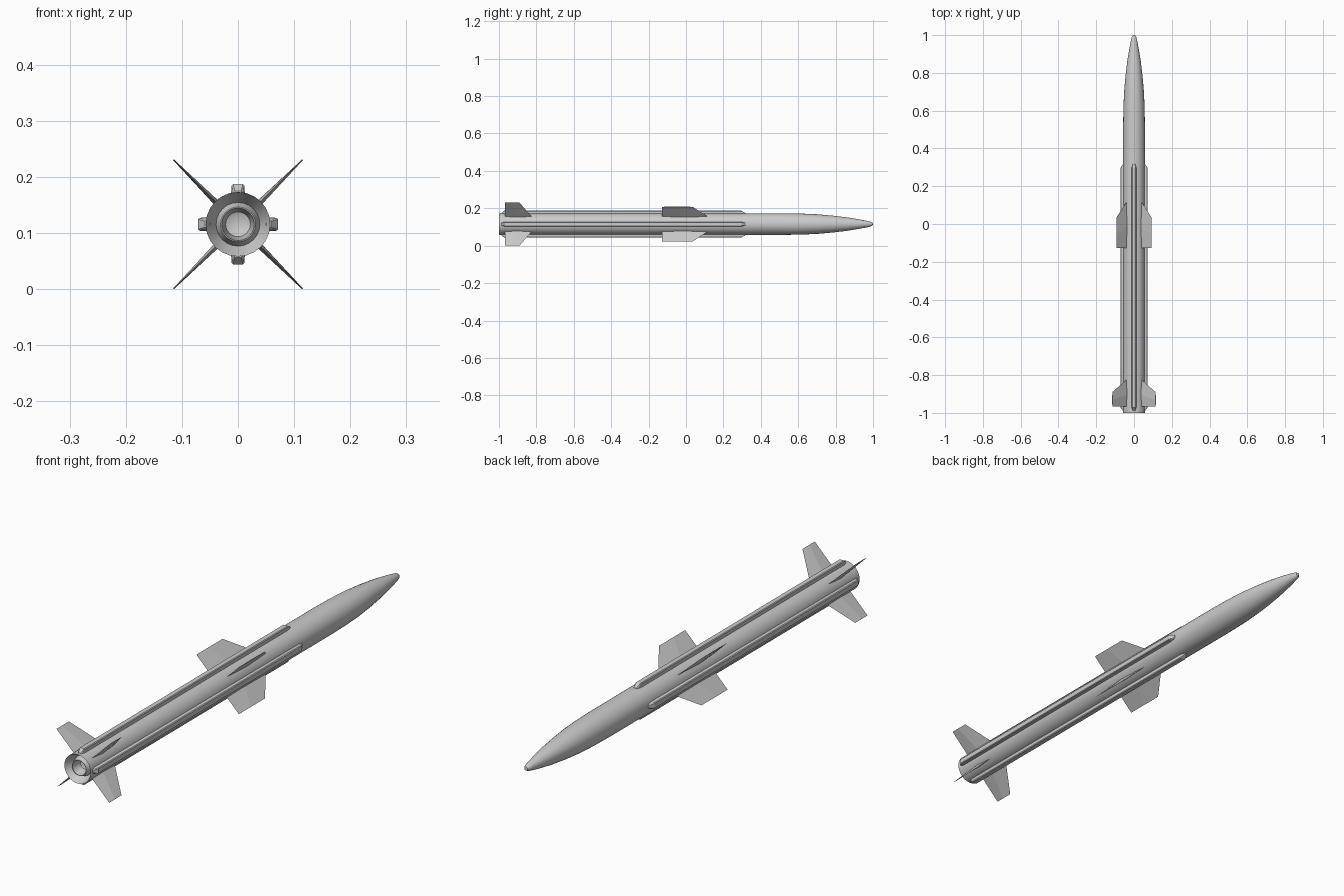
import bpy, bmesh, math
from mathutils import Matrix

if "Cube" in bpy.data.objects:
    bpy.data.objects.remove(bpy.data.objects["Cube"])

AXIS_Z = 0.1155  # height of the body centreline


def loft(name, rings, roll=0.0, cap=True, angle=30):
    """Skin a list of closed rings, rolled around the body axis."""
    bm = bmesh.new()
    loops = [[bm.verts.new(p) for p in ring] for ring in rings]
    n = len(loops[0])
    for a, b in zip(loops, loops[1:]):
        for i in range(n):
            j = (i + 1) % n
            bm.faces.new((a[i], a[j], b[j], b[i]))
    if cap:
        bm.faces.new(loops[0])
        bm.faces.new(loops[-1])
    bmesh.ops.remove_doubles(bm, verts=bm.verts, dist=1e-5)
    bmesh.ops.recalc_face_normals(bm, faces=bm.faces)
    bm.transform(Matrix.Translation((0, 0, AXIS_Z)) @ Matrix.Rotation(roll, 4, 'Y'))
    mesh = bpy.data.meshes.new(name)
    bm.to_mesh(mesh)
    bm.free()
    obj = bpy.data.objects.new(name, mesh)
    bpy.context.collection.objects.link(obj)
    bpy.ops.object.select_all(action='DESELECT')
    obj.select_set(True)
    bpy.context.view_layer.objects.active = obj
    bpy.ops.object.shade_smooth_by_angle(angle=math.radians(angle))
    return obj


def lathe(name, profile, sides=24):
    """Revolve (radius, y) points around the body axis."""
    turns = [2 * math.pi * i / sides for i in range(sides)]
    return loft(name, [[(r * math.cos(t), y, r * math.sin(t)) for t in turns]
                       for r, y in profile], cap=False)


def fin(name, roll, stations):
    """Diamond-section blade; each station is (radius, rear y, front y, half thickness)."""
    rings = []
    for r, y0, y1, t in stations:
        mid = y0 + (y1 - y0) * 0.45
        rings.append([(0, y0, r), (t, mid, r), (0, y1, r), (-t, mid, r)])
    loft(name, rings, roll, angle=2)


def strake(name, roll):
    """Long raised rail with chamfered ends; stations are (y, width scale, top radius)."""
    rings = []
    for y, w, top in [(-0.987, 0.6, 0.059), (-0.972, 1, 0.0715),
                      (0.297, 1, 0.0715), (0.317, 0.6, 0.059)]:
        rings.append([(-0.0125 * w, y, 0.05), (-0.0115 * w, y, top - 0.003),
                      (-0.009 * w, y, top), (0.009 * w, y, top),
                      (0.0115 * w, y, top - 0.003), (0.0125 * w, y, 0.05)])
    loft(name, rings, roll, angle=25)


# Body: rounded ogive nose, straight tube, recessed tail and nozzle
lathe("body", [
    (0, 1.0), (0.007, 0.997), (0.012, 0.989), (0.0165, 0.972), (0.0255, 0.925),
    (0.036, 0.86), (0.0455, 0.78), (0.0525, 0.70), (0.056, 0.62), (0.0575, 0.53),
    (0.0575, -1.0), (0.039, -0.965)])
lathe("nozzle", [
    (0.039, -0.965), (0.031, -0.99), (0.029, -0.99), (0.022, -0.95), (0, -0.94)])

# Four rails on the axes, four wings and four tail fins on the diagonals
for k in range(4):
    strake(f"rail_{k + 1}", math.pi / 2 * k)
    diagonal = math.pi / 4 + math.pi / 2 * k
    fin(f"wing_{k + 1}", diagonal,
        [(0.045, -0.127, 0.128, 0.0055), (0.131, -0.127, 0.036, 0.001)])
    fin(f"tail_fin_{k + 1}", diagonal,
        [(0.045, -0.967, -0.818, 0.0055), (0.1625, -0.967, -0.89, 0.001)])
